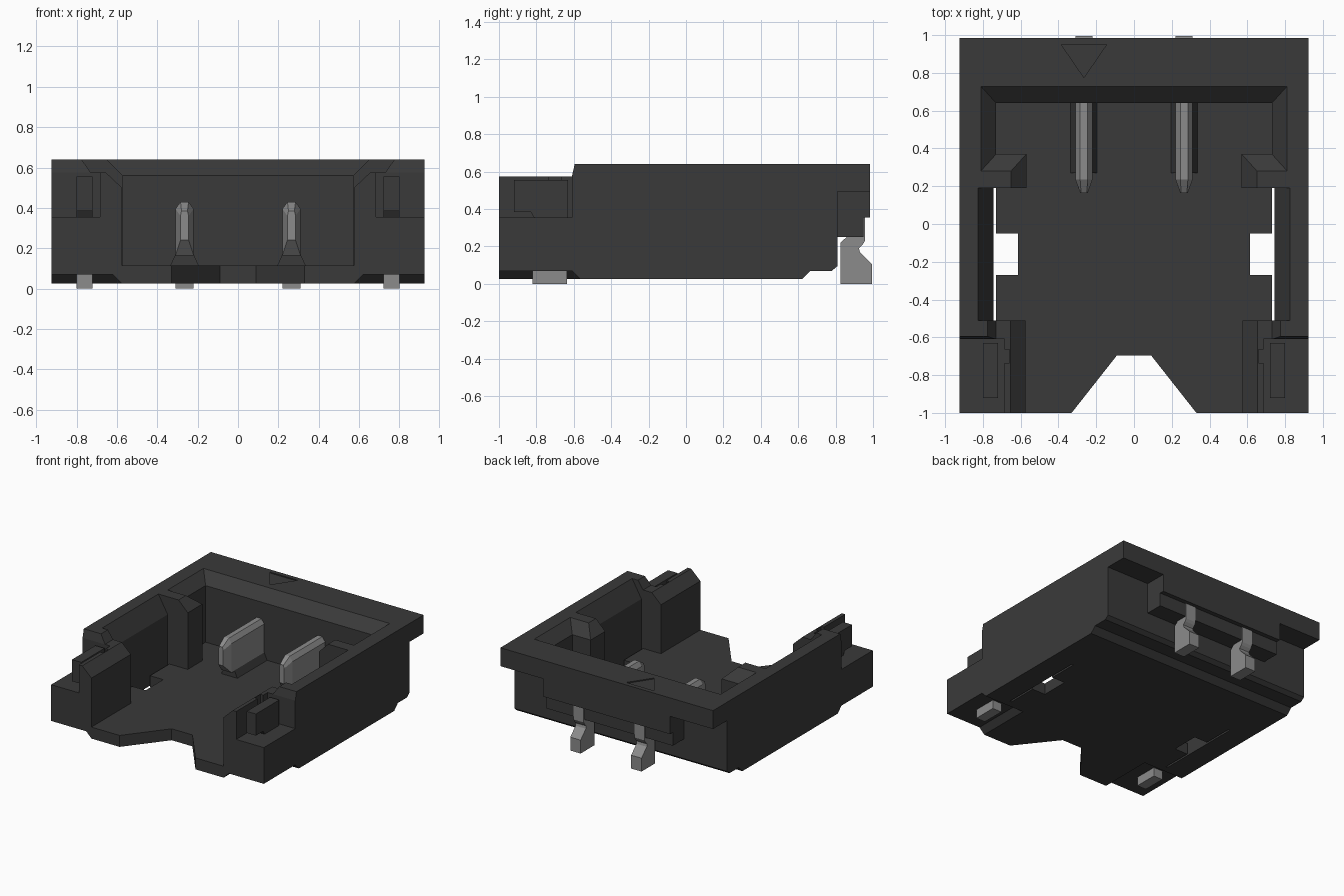
import bpy, bmesh

if "Cube" in bpy.data.objects:
    bpy.data.objects.remove(bpy.data.objects["Cube"])


def material(name, r, g, b):
    m = bpy.data.materials.new(name)
    m.diffuse_color = (r, g, b, 1)
    m.use_nodes = True
    m.node_tree.nodes["Principled BSDF"].inputs["Base Color"].default_value = m.diffuse_color
    return m


DARK = material("charcoal plastic", 0.042, 0.042, 0.042)
METAL = material("grey metal", 0.26, 0.26, 0.26)


def loft(name, rings, mat=DARK):
    """Closed solid through matching rings of 3D points."""
    bm = bmesh.new()
    vs = [[bm.verts.new(p) for p in r] for r in rings]
    n = len(vs[0])
    for a, b in zip(vs, vs[1:]):
        for i in range(n):
            j = (i + 1) % n
            bm.faces.new((a[i], a[j], b[j], b[i]))
    bm.faces.new(vs[0][::-1])
    bm.faces.new(vs[-1])
    bmesh.ops.recalc_face_normals(bm, faces=bm.faces)
    me = bpy.data.meshes.new(name)
    bm.to_mesh(me)
    bm.free()
    me.materials.append(mat)
    ob = bpy.data.objects.new(name, me)
    bpy.context.collection.objects.link(ob)
    return ob


def prism(name, pts, axis, a, b, mat=DARK):
    """Extrude a 2D profile along an axis from a to b."""
    put = {'x': lambda p, t: (t, p[0], p[1]),
           'y': lambda p, t: (p[0], t, p[1]),
           'z': lambda p, t: (p[0], p[1], t)}[axis]
    return loft(name, [[put(p, t) for p in pts] for t in (a, b)], mat)


def rect(x0, x1, y0, y1):
    return [(x0, y0), (x1, y0), (x1, y1), (x0, y1)]


def box(name, x0, x1, y0, y1, z0, z1, mat=DARK):
    return prism(name, rect(x0, x1, y0, y1), 'z', z0, z1, mat)


def rect3(x0, x1, y0, y1, z):
    return [(x, y, z) for x, y in rect(x0, x1, y0, y1)]


def sym(half):
    """Complete a half profile by mirroring it across x = 0."""
    return half + [(-x, v) for x, v in reversed(half)]


def cut(target, cutter):
    cutter.hide_render = True
    mod = target.modifiers.new("cut", 'BOOLEAN')
    mod.operation = 'DIFFERENCE'
    mod.solver = 'EXACT'
    mod.object = cutter
    bpy.context.view_layer.objects.active = target
    bpy.ops.object.modifier_apply(modifier=mod.name)
    bpy.data.objects.remove(cutter)


# Housing block from its side profile
housing = prism("housing", [
    (-1, .025), (.62, .025), (.665, .07), (.78, .07), (.81, .095), (.81, .25),
    (.95, .25), (.95, .355), (.985, .355), (.985, .64), (-1, .64)],
    'x', -.925, .925)

FLOOR = .115
# Lowered front top and its side shoulders
cut(housing, prism("front_top_cut", [
    (-1.1, .575), (-.61, .575), (-.595, .64), (-.581, .7), (-1.1, .7)], 'x', -1, 1))
cut(housing, prism("shoulder_cut", sym([(.73, .575), (.817, .7)]), 'y', -1.1, -.45))
# Rear cavity with chamfered rim
cut(housing, loft("cavity_cut", [
    rect3(-.73, .73, .37, .64, FLOOR), rect3(-.73, .73, .37, .64, .56),
    rect3(-.87, .87, .215, .795, .70)]))
# Side latch recess
cut(housing, prism("recess_cut", sym([(.745, FLOOR), (.745, .5), (.86, .7)]),
                   'y', -.51, .19))
# Channel between the ribs
cut(housing, prism("rib_cut", sym([(.57, FLOOR), (.57, .56), (.71, .7)]),
                   'y', .1, .45))
# Channel between the front posts
cut(housing, prism("front_channel_cut", sym([
    (.575, FLOOR), (.575, .5), (.655, .575), (.655, .7)]), 'y', -1.1, -.4))
# Tapered notch in the front of the floor
cut(housing, prism("front_notch_cut", sym([(.409, -1.1), (.09, -.695)]),
                   'z', -.1, .3))
# Triangular pin marker
cut(housing, prism("marker_cut", [(-.385, .95), (-.145, .95), (-.265, .775)],
                   'z', .632, .7))

for s in (-1, 1):
    # Slot through the floor with its wider middle
    slot = [(.73, -.51), (.745, -.51), (.745, .19), (.73, .19),
            (.73, -.05), (.615, -.05), (.615, -.27), (.73, -.27)]
    cut(housing, prism("slot_cut", [(s * x, y) for x, y in slot], 'z', -.1, .2))
    # Front outer ledge and small groove in the post
    cut(housing, box("ledge_cut", s * .685, s * 1.1, -1.1, -.61, .355, .8))
    cut(housing, box("groove_cut", s * .66, s * .72, -.735, -.665, .355, .8))
    # Undercut at the rear corners
    cut(housing, box("rear_corner_cut", s * .55, s * 1.1, .81, 1.1, -.1, .495))
    # Relief under the front corners
    cut(housing, loft("relief_cut", [
        rect3(s * .53, s * 1.1, -1.1, -.52, -.02),
        rect3(s * .62, s * 1.1, -1.1, -.61, .07)]))

for s, side in ((-1, "left"), (1, "right")):
    # Retention clip on the ledge, solder foot below it
    prism(side + "_clip", [(-.92, .385), (-.83, .385), (-.81, .35), (-.63, .35),
                           (-.63, .555), (-.92, .555)], 'x', s * .72, s * .80)
    box(side + "_solder_foot", s * .72, s * .80, -.82, -.635, 0, .09, METAL)

    # Raised ramp below the contact
    c = s * .265
    prism(side + "_pin_ramp", [(c - .07, FLOOR - .01), (c + .07, FLOOR - .01),
                               (c + .07, FLOOR), (c + .045, .17),
                               (c - .045, .17), (c - .07, FLOOR)], 'y', .27, .66)

    # Contact blade with chamfered top and tapered tip
    def section(y, w, t, z0, z1, z2):
        return [(c - w, y, z0), (c + w, y, z0), (c + w, y, z1),
                (c + t, y, z2), (c - t, y, z2), (c - w, y, z1)]
    loft(side + "_pin_blade", [section(.165, .02, .015, .24, .36, .385),
                               section(.235, .045, .02, .165, .395, .43),
                               section(.72, .045, .02, .165, .395, .43)], METAL)

    # Contact tail with bent solder foot
    prism(side + "_pin_tail", [
        (.825, 0), (.995, 0), (.995, .105), (.93, .17), (.925, .19), (.945, .21),
        (.957, .23), (.957, .36), (.87, .36), (.87, .26), (.825, .22)],
        'x', c - .045, c + .045, METAL)
